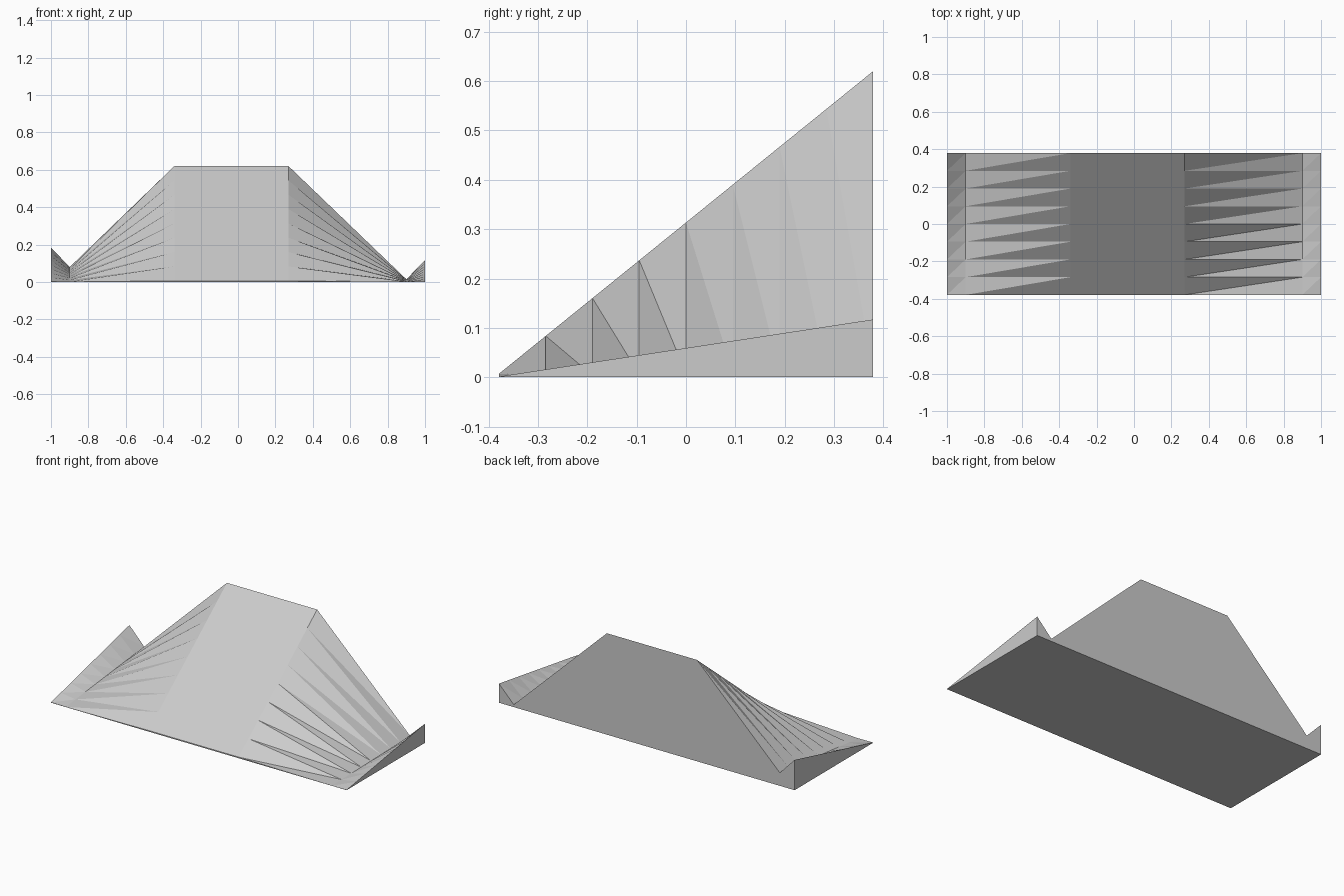
import bpy, bmesh

if "Cube" in bpy.data.objects:
    bpy.data.objects.remove(bpy.data.objects["Cube"])

# Cross-section at the tall back end: (x, height)
PROFILE = [(-1.0, 0.185), (-0.9, 0.08), (-0.34, 0.62),
           (0.27, 0.62), (0.9, 0.015), (1.0, 0.117)]
ROWS = 8
HALF_DEPTH = 0.379
START = 0.0113          # share of the full height left at the front edge

grey = bpy.data.materials.new("plain grey")
grey.diffuse_color = (0.6, 0.6, 0.6, 1)
grey.use_nodes = True
grey.node_tree.nodes["Principled BSDF"].inputs["Base Color"].default_value = grey.diffuse_color

bm = bmesh.new()

# Sloping top: the section grows row by row towards the back
top = []
for i in range(ROWS + 1):
    t = i / ROWS
    y = -HALF_DEPTH + 2 * HALF_DEPTH * t
    s = START + (1 - START) * t
    top.append([bm.verts.new((x, y, h * s)) for x, h in PROFILE])

for a, b in zip(top, top[1:]):
    for j in range(len(PROFILE) - 1):
        bm.faces.new((a[j], a[j + 1], b[j + 1]))
        bm.faces.new((a[j], b[j + 1], b[j]))

# Flat base, end walls and side walls
fl, fr, br, bl = [bm.verts.new((x, y, 0)) for x, y in (
    (-1, -HALF_DEPTH), (1, -HALF_DEPTH), (1, HALF_DEPTH), (-1, HALF_DEPTH))]
bm.faces.new((fl, bl, br, fr))
bm.faces.new([fl, fr] + top[0][::-1])
bm.faces.new([br, bl] + top[-1])
bm.faces.new([fr, br] + [r[-1] for r in reversed(top)])
bm.faces.new([bl, fl] + [r[0] for r in top])
bmesh.ops.recalc_face_normals(bm, faces=bm.faces[:])

mesh = bpy.data.meshes.new("ramp")
bm.to_mesh(mesh)
bm.free()
mesh.materials.append(grey)
ramp = bpy.data.objects.new("ramp", mesh)
bpy.context.collection.objects.link(ramp)
